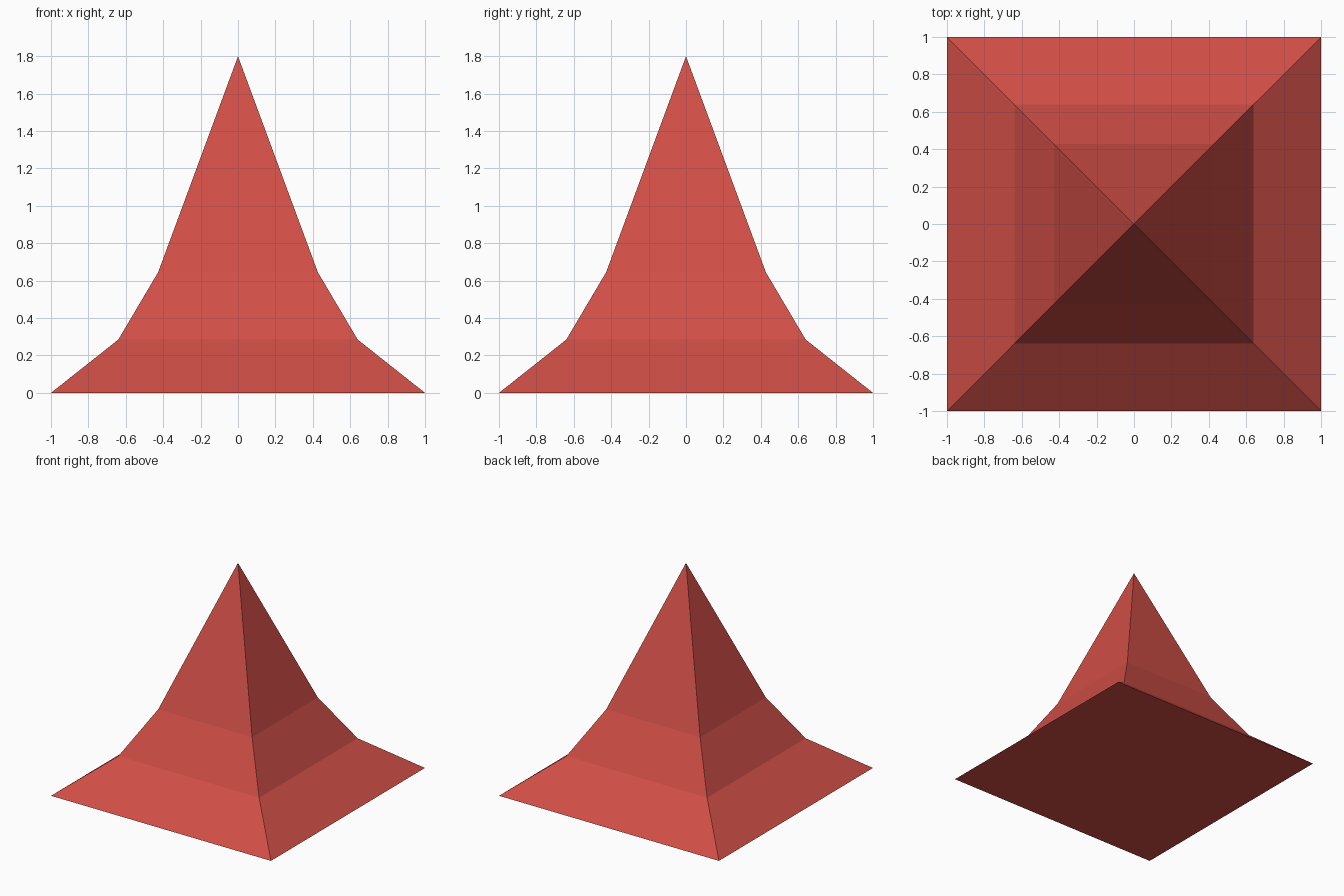
import bpy, bmesh

if "Cube" in bpy.data.objects:
    bpy.data.objects.remove(bpy.data.objects["Cube"])

# Square rings: (half width, height); the tip is a point
rings = [(1.0, 0.0), (0.64, 0.285), (0.427, 0.645)]
tip_height = 1.80

red = bpy.data.materials.new("brick red")
red.diffuse_color = (0.63, 0.077, 0.062, 1)
red.use_nodes = True
red.node_tree.nodes["Principled BSDF"].inputs["Base Color"].default_value = red.diffuse_color

bm = bmesh.new()
corners = [(-1, -1), (1, -1), (1, 1), (-1, 1)]
loops = [[bm.verts.new((sx * w, sy * w, z)) for sx, sy in corners] for w, z in rings]
tip = bm.verts.new((0, 0, tip_height))

# Flat underside
bm.faces.new(loops[0][::-1])

# Sloping bands, then the spire
for i in range(4):
    j = (i + 1) % 4
    for low, high in zip(loops, loops[1:]):
        bm.faces.new((low[i], low[j], high[j], high[i]))
    bm.faces.new((loops[-1][i], loops[-1][j], tip))

bmesh.ops.recalc_face_normals(bm, faces=bm.faces)
mesh = bpy.data.meshes.new("flared_pyramid_roof")
bm.to_mesh(mesh)
bm.free()
mesh.materials.append(red)
roof = bpy.data.objects.new("flared_pyramid_roof", mesh)
bpy.context.collection.objects.link(roof)
